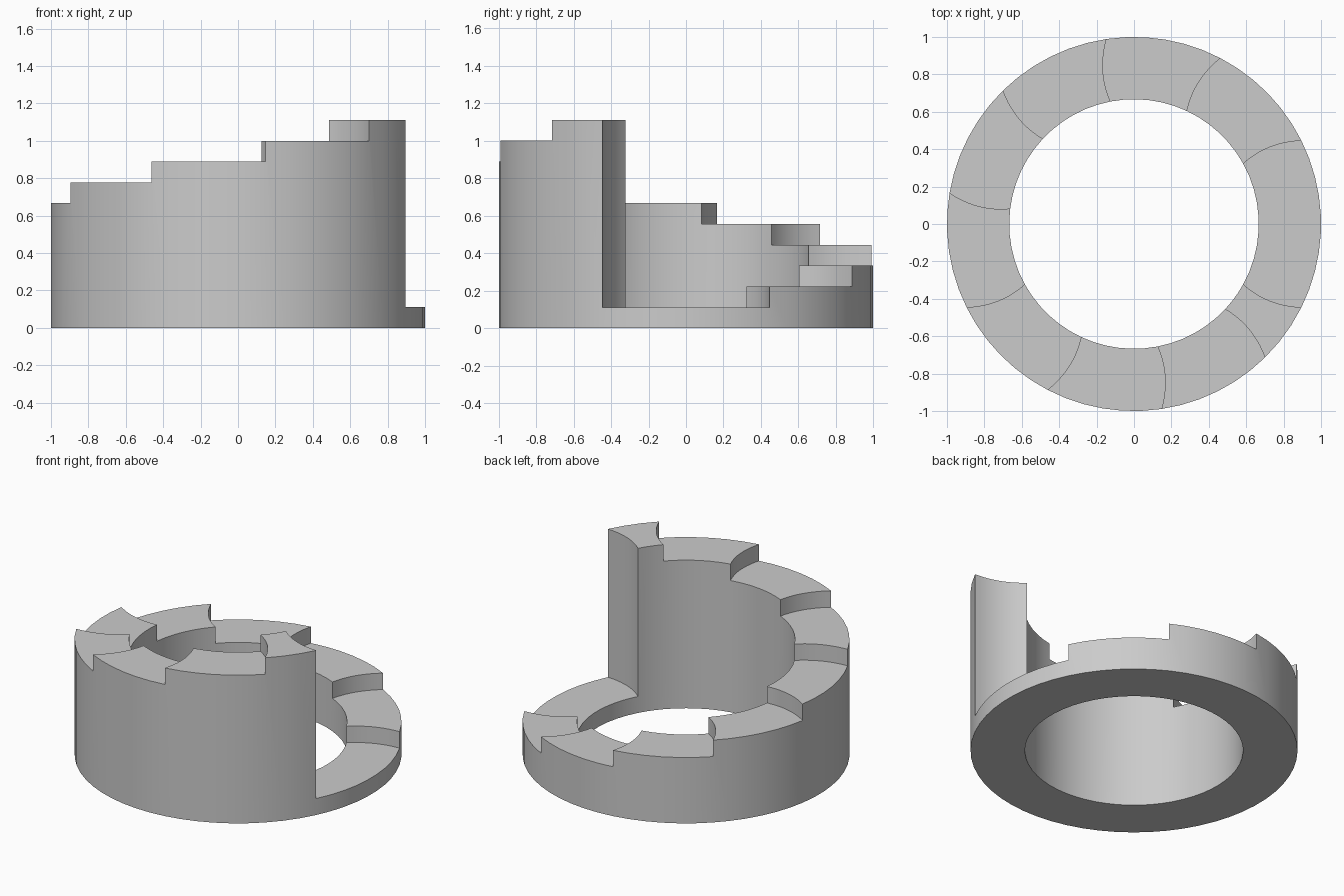
import bpy
import bmesh
from math import atan2, cos, sin, hypot, radians

cube = bpy.data.objects.get("Cube")
if cube:
    bpy.data.objects.remove(cube, do_unlink=True)

INNER = 0.667            # ring hole radius, outer radius is 1
STEPS = 10
RISE = 1.111 / STEPS
FIRST = radians(26.45)   # outer end of the first riser
PITCH = radians(36)
SWEEP = radians(2.45)    # how far a riser's inner end is turned
BULGE = 0.03             # sagitta of the curved risers
RADIAL = 10

# Curved riser line, as (radius, angle offset) from outer to inner edge
riser = []
for j in range(RADIAL + 1):
    t = j / RADIAL
    x = 1 + t * (INNER * cos(SWEEP) - 1)
    y = t * INNER * sin(SWEEP) + 4 * BULGE * t * (1 - t)
    riser.append((hypot(x, y), atan2(y, x)))


def riser_angle(k, j):
    """Angle of the riser before step k; the tall end wall is mirrored."""
    offset = riser[j][1]
    if k == 0:
        return -FIRST - offset
    if k == STEPS:
        return radians(360) - FIRST - offset
    return FIRST + PITCH * (k - 1) + offset


bm = bmesh.new()


def add_face(points):
    bm.faces.new([bm.verts.new(p) for p in points])


for k in range(STEPS):
    top = RISE * (k + 1)
    span = riser_angle(k + 1, 0) - riser_angle(k, 0)
    count = max(3, round(span / radians(6)))

    def point(i, j, z):
        a, b = riser_angle(k, j), riser_angle(k + 1, j)
        angle = a + (b - a) * i / count
        r = riser[j][0]
        return (r * cos(angle), r * sin(angle), z)

    before = RISE * ((k - 1) % STEPS + 1)
    after = RISE * ((k + 1) % STEPS + 1)

    def column(i):
        """Heights along a wall edge, meeting the lower neighbour's tread."""
        levels = [0, top]
        if i == 0 and before < top:
            levels.insert(1, before)
        if i == count and after < top:
            levels.insert(1, after)
        return levels

    for i in range(count):
        # Tread and underside
        for j in range(RADIAL):
            for z in (0, top):
                add_face([point(i, j, z), point(i + 1, j, z),
                          point(i + 1, j + 1, z), point(i, j + 1, z)])
        # Outer and inner walls
        for j in (0, RADIAL):
            add_face([point(i, j, z) for z in column(i)] +
                     [point(i + 1, j, z) for z in reversed(column(i + 1))])

    # Riser faces above the lower neighbours
    for i, low in ((0, before), (count, after)):
        if low < top:
            for j in range(RADIAL):
                add_face([point(i, j, low), point(i, j + 1, low),
                          point(i, j + 1, top), point(i, j, top)])

bmesh.ops.remove_doubles(bm, verts=bm.verts, dist=0.0005)
bmesh.ops.recalc_face_normals(bm, faces=bm.faces)

mesh = bpy.data.meshes.new("spiral_step_ring")
bm.to_mesh(mesh)
bm.free()
ring = bpy.data.objects.new("spiral_step_ring", mesh)
bpy.context.collection.objects.link(ring)

# Single grey material
grey = bpy.data.materials.new("plain_grey")
grey.use_nodes = True
colour = (0.6, 0.6, 0.6, 1)
grey.diffuse_color = colour
grey.node_tree.nodes["Principled BSDF"].inputs["Base Color"].default_value = colour
mesh.materials.append(grey)

# Smooth curved walls, crisp step edges
bpy.ops.object.select_all(action="DESELECT")
ring.select_set(True)
bpy.context.view_layer.objects.active = ring
bpy.ops.object.shade_smooth_by_angle(angle=radians(30))
